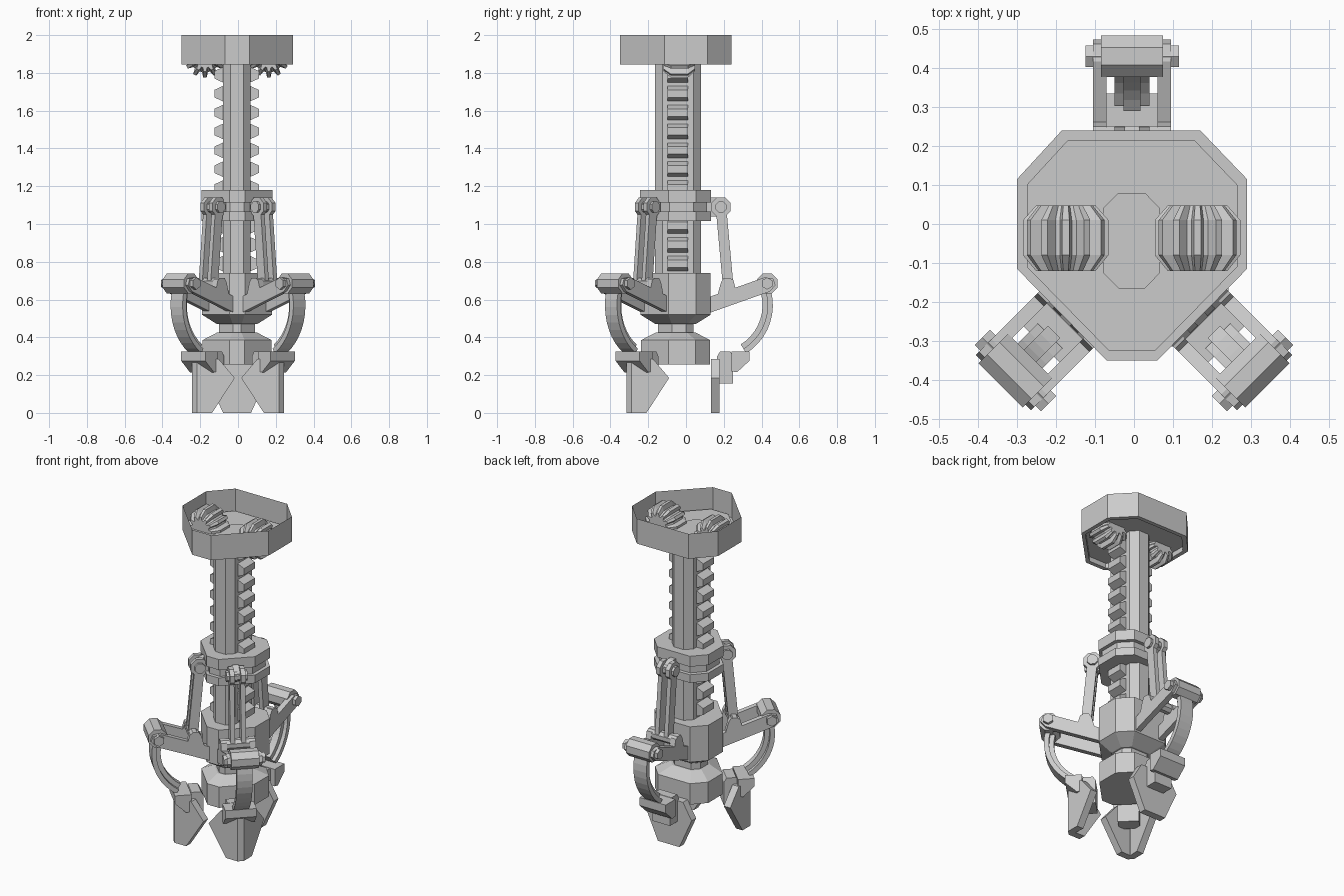
import bpy, bmesh
from math import sin, cos, pi, radians
from mathutils import Matrix, Vector

if "Cube" in bpy.data.objects:
    bpy.data.objects.remove(bpy.data.objects["Cube"])

I = Matrix.Identity(4)


def mesh(name, verts, faces, M=I, recalc=True):
    me = bpy.data.meshes.new(name)
    me.from_pydata([M @ Vector(v) for v in verts], [], faces)
    bm = bmesh.new()
    bm.from_mesh(me)
    if recalc:
        bmesh.ops.recalc_face_normals(bm, faces=bm.faces)
    bm.to_mesh(me)
    bm.free()
    ob = bpy.data.objects.new(name, me)
    bpy.context.collection.objects.link(ob)
    return ob


def loft(name, rings, M=I, cap_start=True, cap_end=True):
    n = len(rings[0])
    verts = [v for r in rings for v in r]
    faces = [(k*n+i, k*n+(i+1) % n, (k+1)*n+(i+1) % n, (k+1)*n+i)
             for k in range(len(rings)-1) for i in range(n)]
    if cap_start:
        faces.append(tuple(range(n)))
    if cap_end:
        faces.append(tuple(range((len(rings)-1)*n, len(rings)*n)))
    return mesh(name, verts, faces, M)


def slab(name, prof, w0, w1, M=I):
    """Profile in (y, z) extruded along x."""
    return loft(name, [[(w, y, z) for y, z in prof] for w in (w0, w1)], M)


def disc(name, y, z, r, n, w0, w1, M=I):
    return slab(name, [(y+r*cos(2*pi*(i+.5)/n), z+r*sin(2*pi*(i+.5)/n)) for i in range(n)], w0, w1, M)


def bar(name, a, b, h, w0, w1, M=I):
    a, b = Vector(a), Vector(b)
    d = (b-a).normalized()
    p = Vector((-d.y, d.x))*h
    e = d*h
    q = p*.45
    prof = [a+p, a-e+q, a-e-q, a-p, b-p, b+e-q, b+e+q, b+p]
    return slab(name, [tuple(v) for v in prof], w0, w1, M)


# Shared eight-sided plan of the housing, collar and hub
PLAN = [(-.18, .295), (.175, .295), (.295, .17), (.295, -.06),
        (.065, -.295), (-.065, -.295), (-.295, -.06), (-.295, .17)]


def body(name, levels, **kw):
    return loft(name, [[(-.005+x*s, -.055+y*s, z) for x, y in PLAN] for z, s in levels], **kw)


# Open-topped gear housing with a recessed underside
body("gear_housing", [(2.0, 1), (1.845, 1), (1.845, .915), (1.875, .915)], cap_start=False)

# Central shaft
SH = [(-.04, .08), (.028, .08), (.067, .04), (.067, -.125), (.028, -.165),
      (-.04, -.165), (-.08, -.125), (-.08, .04)]
loft("shaft", [[(x, y, z) for x, y in SH] for z in (.5, 1.88)])

# Rack teeth on both sides of the shaft
for s, x0 in ((-1, -.075), (1, .06)):
    for i in range(11):
        z = .79+i*.1
        prof = [(x0, z-.043), (x0+s*.05, z-.02), (x0+s*.05, z+.02), (x0, z+.043)]
        loft("rack_tooth", [[(x, y, zz) for x, zz in prof] for y in (-.098, .01)])

# Two drive gears with tapered ends
for gx in (-.175, .163):
    rings = []
    for y, k in ((-.12, .7), (-.08, 1), (.01, 1), (.047, .7)):
        ring = []
        for i in range(12):
            for da, r in ((-.36, .082), (-.16, .11), (.16, .11), (.36, .082)):
                a = 2*pi*i/12+da*2*pi/12*1.0
                ring.append((gx+r*k*cos(a), y, 1.885+r*k*sin(a)))
        rings.append(ring)
    loft("drive_gear", rings)

# Sliding collar, hub, neck and lower block
body("collar", [(1.015, .635), (1.065, .635), (1.065, .56), (1.115, .56), (1.115, .635), (1.18, .635)])
body("hub", [(.47, .36), (.52, .63), (.74, .63)])
body("neck", [(.4, .32), (.5, .32)])
body("lower_block", [(.255, .62), (.385, .62), (.425, .36)])


def claw(M, ridge, dr, dw, k):
    """Folded blade: narrow centre strip and two pointed wings, thickened inward."""
    out = [(0, 0), (.08*k, 0), (.2*k, .185), (.115*k, .285), (0, .285)]
    verts, faces = [], []
    for sg in (-1, 1):
        b = len(verts)
        verts += [(sg*(.018+s*dw), ridge-s*dr, z) for s, z in out]
        f = [b+i for i in range(5)]
        faces.append(tuple(f if sg < 0 else f[::-1]))
    faces.append((0, 4, 9, 5))
    ob = mesh("claw", verts, faces, M)
    # make normals face outward along the arm
    me = ob.data
    if me.polygons[2].normal.dot(M.to_3x3() @ Vector((0, 1, 0))) < 0:
        me.flip_normals()
    so = ob.modifiers.new("thickness", 'SOLIDIFY')
    so.thickness = .045
    so.offset = -1


# Three arms: back, right front, left front
for label, org, ang in (("back", (-.005, 0, 0), 0), ("right", (0, -.072, 0), -135), ("left", (0, -.072, 0), 135)):
    M = Matrix.Translation(org) @ Matrix.Rotation(radians(ang), 4, 'Z')
    # collar lug and upper pin
    slab(label+"_collar_lug", [(.09, 1.04), (.16, 1.04), (.21, 1.07), (.21, 1.11), (.16, 1.14), (.09, 1.14)], -.018, .018, M)
    disc(label+"_upper_pin", .185, 1.09, .032, 8, -.06, .06, M)
    disc(label+"_middle_pin", .222, .685, .032, 8, -.1, .1, M)
    for s in (-1, 1):
        w = sorted((s*.018, s*.045))
        disc(label+"_link_eye", .185, 1.09, .055, 8, *w, M)
        bar(label+"_link", (.185, 1.09), (.222, .685), .028, *w, M)
        w = sorted((s*.065, s*.1))
        bar(label+"_lower_arm", (.1, .563), (.43, .68), .04, *w, M)
        slab(label+"_arm_lug", [(.16, .6), (.27, .63), (.25, .705), (.2, .715), (.185, .69)], *w, M)
    # knuckle with its bolt
    disc(label+"_knuckle", .43, .685, .058, 8, -.08, .08, M)
    disc(label+"_knuckle_bolt", .43, .685, .032, 6, -.12, .12, M)
    # curved finger: wide outer band and narrow inner rib
    for part, r0, r1, hw in (("band", .3, .272, .045), ("rib", .275, .245, .022)):
        rings = []
        for i in range(10):
            a = radians(14-72*i/9)
            c, sn = cos(a), sin(a)
            rings.append([(x, .16+r*c, .57+r*sn) for x, r in ((-hw, r0), (hw, r0), (hw, r1), (-hw, r1))])
        loft(label+"_finger_"+part, rings, M)
    # wrist block
    slab(label+"_wrist_outer", [(.24, .22), (.27, .215), (.335, .275), (.335, .325), (.24, .325)], -.09, .09, M)
    slab(label+"_wrist_inner", [(.165, .155), (.25, .155), (.25, .3), (.235, .325), (.18, .325), (.165, .3)], -.06, .06, M)
    # blade: flat at the back, folded at a right angle in front
    if label == "back":
        claw(M, .178, 0, 1, .7)
    else:
        claw(M, .325, .707, .707, 1)
